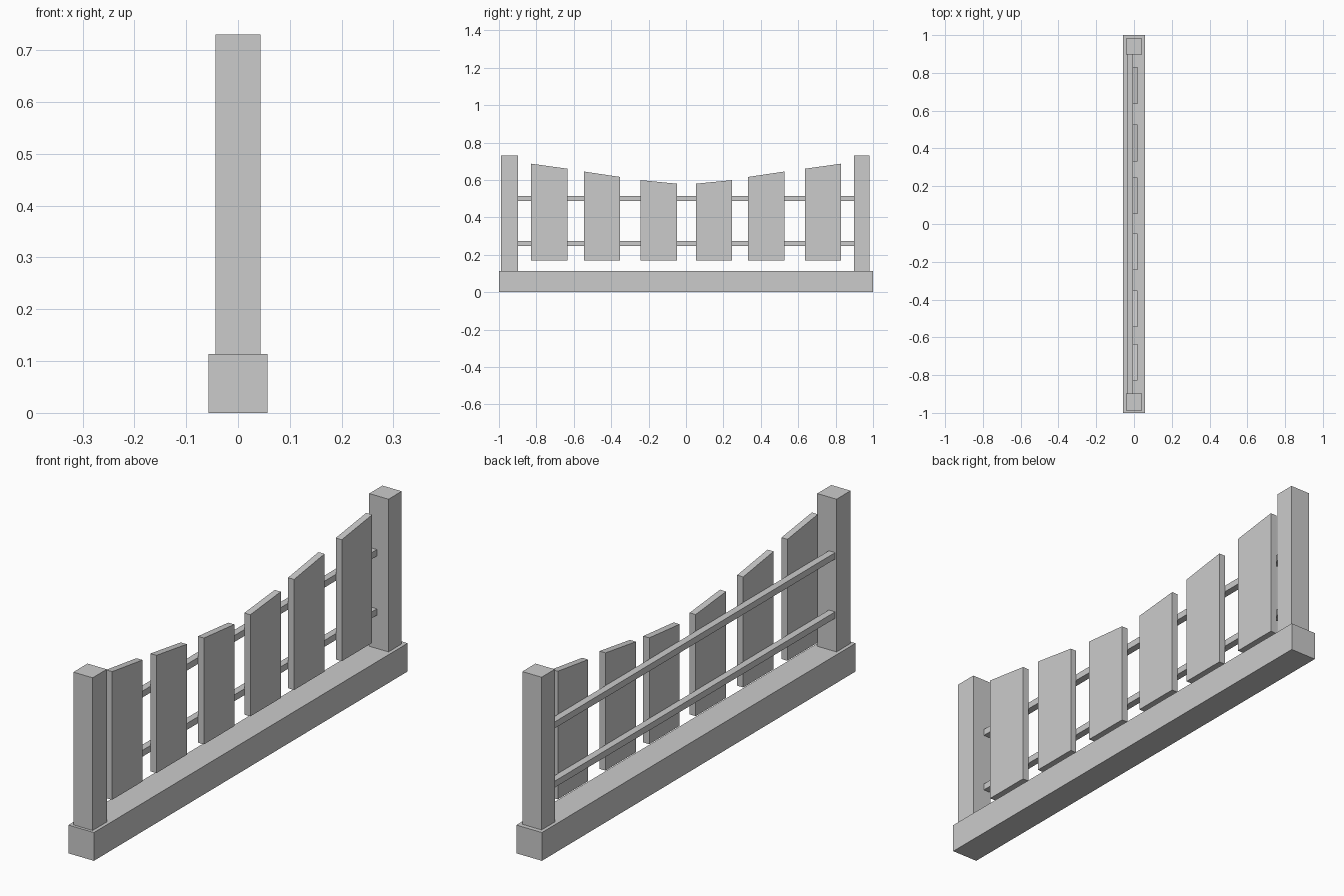
import bpy, bmesh

if "Cube" in bpy.data.objects:
    bpy.data.objects.remove(bpy.data.objects["Cube"])


def prism(name, profile, x0, x1):
    """Extrude a (y, z) outline from x0 to x1."""
    bm = bmesh.new()
    face = bm.faces.new([bm.verts.new((x0, y, z)) for y, z in profile])
    ext = bmesh.ops.extrude_face_region(bm, geom=[face])
    verts = [v for v in ext["geom"] if isinstance(v, bmesh.types.BMVert)]
    bmesh.ops.translate(bm, verts=verts, vec=(x1 - x0, 0, 0))
    bmesh.ops.recalc_face_normals(bm, faces=bm.faces)
    mesh = bpy.data.meshes.new(name)
    bm.to_mesh(mesh)
    bm.free()
    obj = bpy.data.objects.new(name, mesh)
    bpy.context.collection.objects.link(obj)
    return obj


def box(name, x0, x1, y0, y1, z0, z1):
    return prism(name, [(y0, z0), (y1, z0), (y1, z1), (y0, z1)], x0, x1)


# Ground beam
box("base_beam", -0.057, 0.057, -1, 1, 0, 0.114)

# End posts
box("left_post", -0.043, 0.043, -0.988, -0.898, 0.114, 0.73)
box("right_post", -0.043, 0.043, 0.898, 0.982, 0.114, 0.73)

# Horizontal rails behind the slats
for name, z in (("lower_rail", 0.248), ("upper_rail", 0.487)):
    box(name, -0.037, -0.009, -0.898, 0.898, z, z + 0.026)

# Slats with sloping tops that dip to the middle: y start, top at start, top at end
slats = [
    (-0.828, 0.687, 0.660), (-0.546, 0.645, 0.616), (-0.243, 0.599, 0.580),
    (0.053, 0.580, 0.599), (0.332, 0.616, 0.645), (0.636, 0.660, 0.687),
]
for i, (y, top_a, top_b) in enumerate(slats, 1):
    w = 0.194
    prism(f"slat_{i}", [(y, 0.17), (y + w, 0.17), (y + w, top_b), (y, top_a)], -0.009, 0.018)
